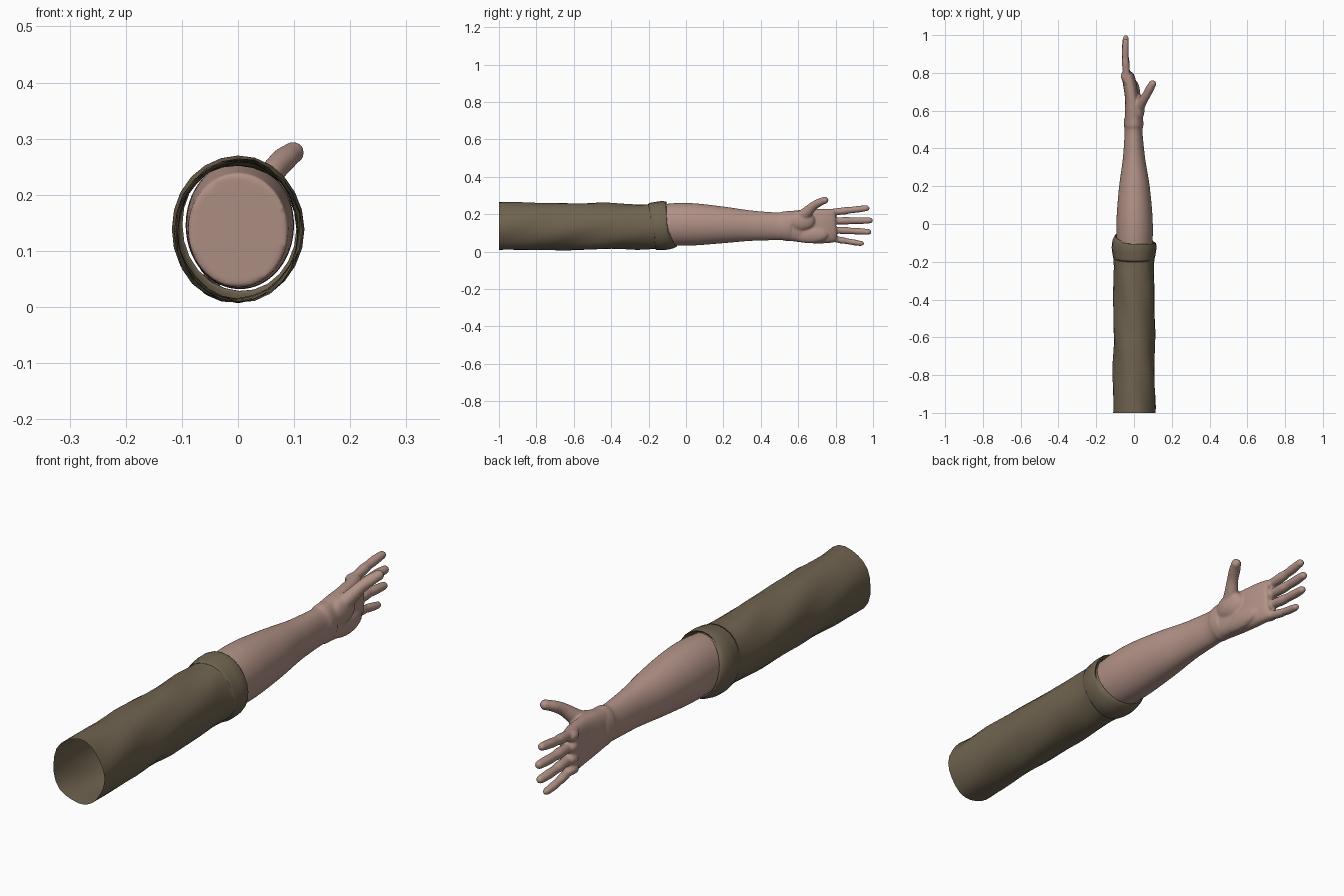
import bpy, bmesh, math
from mathutils import Vector

cube = bpy.data.objects.get("Cube")
if cube:
    bpy.data.objects.remove(cube, do_unlink=True)


def material(name, rgb):
    m = bpy.data.materials.new(name)
    m.use_nodes = True
    m.diffuse_color = (*rgb, 1)
    m.node_tree.nodes["Principled BSDF"].inputs["Base Color"].default_value = (*rgb, 1)
    return m


skin = material("skin", (0.44, 0.285, 0.24))
cloth = material("olive cloth", (0.16, 0.126, 0.08))


def spline(points, steps):
    """Smooth path through stations of any number of values."""
    out = []
    for i in range(len(points) - 1):
        a, b, c, d = (points[max(0, min(len(points) - 1, i + k))] for k in (-1, 0, 1, 2))
        for s in range(steps):
            t = s / steps
            out.append([q + 0.5 * t * (r - p + t * (2*p - 5*q + 4*r - w + t * (3*(q - r) + w - p)))
                        for p, q, r, w in zip(a, b, c, d)])
    out.append(list(points[-1]))
    return out


def tube(bm, stations, sides=32, caps=True, power=1.0, wobble=None):
    """Loft of ellipses; stations are x, y, z, half width, half height."""
    rings = []
    for i, s in enumerate(stations):
        p0 = Vector(stations[max(0, i - 1)][:3])
        p1 = Vector(stations[min(len(stations) - 1, i + 1)][:3])
        along = (p1 - p0).normalized()
        up = Vector((1, 0, 0)).cross(along).normalized()
        side = along.cross(up)
        ring = []
        for k in range(sides):
            a = math.tau * k / sides
            c, n = math.cos(a), math.sin(a)
            c = math.copysign(abs(c) ** power, c)
            n = math.copysign(abs(n) ** power, n)
            f = 1 + (wobble(a, s[1]) if wobble else 0)
            ring.append(bm.verts.new(Vector(s[:3]) + f * (side * c * s[3] + up * n * s[4])))
        rings.append(ring)
    for r, q in zip(rings, rings[1:]):
        for k in range(sides):
            j = (k + 1) % sides
            bm.faces.new((r[k], r[j], q[j], q[k]))
    if caps:
        bm.faces.new(rings[0][::-1])
        bm.faces.new(rings[-1])


def ball(bm, centre, radii):
    new = bmesh.ops.create_uvsphere(bm, u_segments=20, v_segments=12, radius=1)["verts"]
    for v in new:
        v.co = Vector(c + r * q for c, r, q in zip(centre, radii, v.co))


def finish(bm, name, mat):
    bmesh.ops.recalc_face_normals(bm, faces=bm.faces[:])
    me = bpy.data.meshes.new(name)
    bm.to_mesh(me)
    bm.free()
    me.materials.append(mat)
    ob = bpy.data.objects.new(name, me)
    bpy.context.collection.objects.link(ob)
    for p in me.polygons:
        p.use_smooth = True
    return ob


# Forearm down to the wrist crease
bm = bmesh.new()
forearm = [(0, -0.2, 0.137, 0.089, 0.102), (0.003, -0.08, 0.145, 0.096, 0.113),
           (0.003, 0.04, 0.146, 0.095, 0.113), (0.002, 0.2, 0.143, 0.081, 0.098),
           (0, 0.34, 0.139, 0.06, 0.082), (-0.002, 0.46, 0.136, 0.049, 0.075),
           (-0.002, 0.505, 0.136, 0.048, 0.074), (-0.002, 0.525, 0.137, 0.052, 0.079),
           (-0.002, 0.56, 0.137, 0.05, 0.08)]
tube(bm, spline(forearm, 5), 40)

# Palm, flatter and squarer than the arm
palm = [(-0.002, 0.53, 0.137, 0.045, 0.075), (-0.005, 0.6, 0.137, 0.043, 0.085),
        (-0.012, 0.67, 0.136, 0.036, 0.091), (-0.022, 0.74, 0.137, 0.036, 0.092),
        (-0.032, 0.785, 0.14, 0.032, 0.09), (-0.035, 0.8, 0.141, 0.024, 0.083)]
tube(bm, spline(palm, 4), 40, power=0.8)

# Thumb pad and heel of the palm
ball(bm, (0.022, 0.615, 0.165), (0.035, 0.075, 0.055))
ball(bm, (0.008, 0.66, 0.09), (0.027, 0.1, 0.045))

# Four fingers with knuckles: base height, tip height, tip reach, radius
for base, tip, reach, r in ((0.207, 0.232, 0.962, 0.0185), (0.164, 0.167, 0.98, 0.019),
                            (0.118, 0.106, 0.972, 0.0185), (0.075, 0.044, 0.933, 0.0165)):
    stations = []
    for t, w in ((0, 1.12), (0.25, 1.0), (0.48, 1.08), (0.62, 0.92), (0.78, 0.98), (1, 0.86)):
        stations.append((-0.034 - 0.012 * math.sin(math.pi * t * 0.7), 0.75 + (reach - 0.75) * t,
                         base + (tip - base) * t, r * w, r * w))
    tube(bm, spline(stations, 3), 20)
    end = stations[-1]
    ball(bm, end[:3], (end[3], 0.02, end[4]))
    ball(bm, (-0.045, 0.782, base), (0.025, 0.032, 0.021))

# Thumb
thumb = [(0.01, 0.59, 0.165, 0.032, 0.036), (0.038, 0.64, 0.205, 0.027, 0.031),
         (0.064, 0.68, 0.243, 0.022, 0.024), (0.083, 0.715, 0.264, 0.023, 0.021),
         (0.098, 0.742, 0.275, 0.019, 0.019)]
tube(bm, spline(thumb, 4), 20)
ball(bm, thumb[-1][:3], (0.02, 0.02, 0.02))

# Blend the pieces into one continuous skin
arm = finish(bm, "forearm_and_hand", skin)
fuse = arm.modifiers.new("fuse", 'REMESH')
fuse.mode = 'VOXEL'
fuse.voxel_size = 0.005
fuse.use_smooth_shade = True
soften = arm.modifiers.new("soften", 'SMOOTH')
soften.factor = 0.5
soften.iterations = 6

# Sleeve: one open cloth layer with slanting folds and a rolled cuff
bm = bmesh.new()


def folds(a, y):
    fade = min(1.0, max(0.15, (-0.12 - y) * 8))
    return fade * (0.022 * math.sin(5 * a - 14 * y) + 0.012 * math.sin(3 * a - 21 * y + 1)
                   + 0.007 * math.sin(31 * y + 2 * a))


sleeve = [(0, -1, 0.135, 0.112, 0.128), (0, -0.7, 0.135, 0.11, 0.126),
          (0, -0.4, 0.135, 0.109, 0.123), (0, -0.21, 0.135, 0.107, 0.12),
          (0, -0.17, 0.138, 0.112, 0.127), (0, -0.13, 0.139, 0.118, 0.131),
          (0, -0.095, 0.14, 0.115, 0.127), (0.002, -0.08, 0.143, 0.103, 0.118)]
tube(bm, spline(sleeve, 6), 24, caps=False, wobble=folds)
finish(bm, "rolled_sleeve", cloth)
